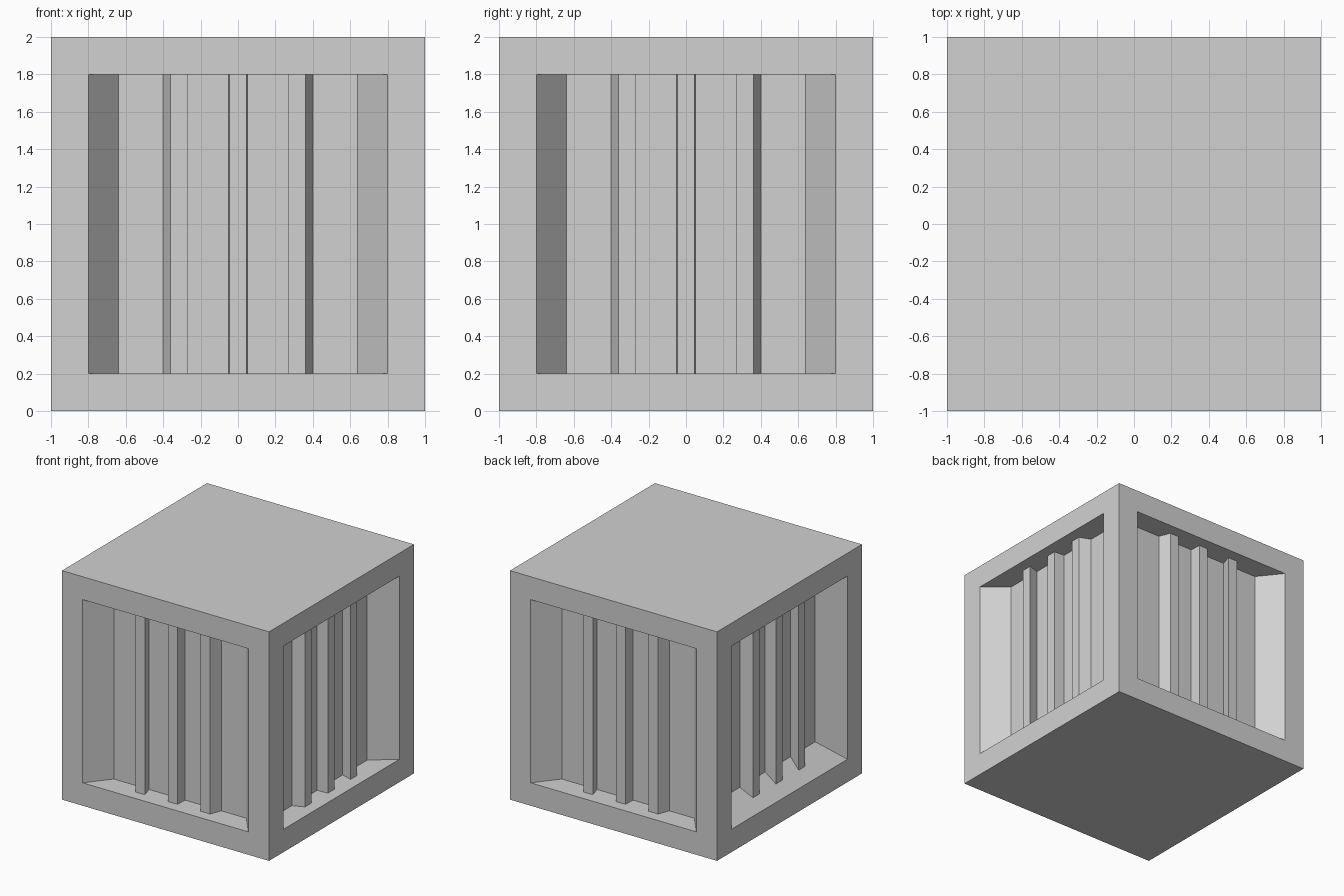
import bpy
import bmesh
from mathutils import Vector

old = bpy.data.objects.get("Cube")
if old:
    bpy.data.objects.remove(old, do_unlink=True)

FRAME = 0.2       # width of the rim around each panel
DEPTH = 0.2       # how far the panels are sunk
RIB_DEPTH = 0.1   # how far the ribs stand out of the panels
PANEL_TAPER = 0.8
RIB_TAPER = 0.9
UP = Vector((0, 0, 1))

grey = bpy.data.materials.new("plain_grey")
grey.use_nodes = True
grey.diffuse_color = (0.64, 0.64, 0.64, 1)
grey.node_tree.nodes["Principled BSDF"].inputs["Base Color"].default_value = grey.diffuse_color


def finish(bm, name):
    mesh = bpy.data.meshes.new(name)
    bm.to_mesh(mesh)
    bm.free()
    mesh.materials.append(grey)
    obj = bpy.data.objects.new(name, mesh)
    bpy.context.collection.objects.link(obj)
    return obj


def tapers_in_height(normal):
    # only the right-hand panel also narrows towards its top and bottom
    return normal.x < -0.5


# Crate body: a cube whose four sides are inset and sunk with slanted ends
bm = bmesh.new()
bmesh.ops.create_cube(bm, size=2)
bmesh.ops.translate(bm, verts=bm.verts, vec=UP)
bm.normal_update()
sides = [f for f in bm.faces if abs(f.normal.z) < 0.5]
bmesh.ops.inset_individual(bm, faces=sides, thickness=FRAME, use_even_offset=True)
bm.normal_update()
for panel in bmesh.ops.extrude_discrete_faces(bm, faces=sides)["faces"]:
    panel.normal_update()
    normal = panel.normal.copy()
    across = UP.cross(normal)
    for v in panel.verts:
        v.co += across * v.co.dot(across) * (PANEL_TAPER - 1)
        if tapers_in_height(normal):
            v.co.z = 1 + (v.co.z - 1) * PANEL_TAPER
        v.co -= normal * DEPTH
finish(bm, "crate_body")


# Ribs: three upright strips per panel, drawn towards the middle at the front
def add_rib(bm, normal, start, end):
    across = UP.cross(normal)
    panel_half = 1 - FRAME
    front_half = panel_half
    if tapers_in_height(normal):
        panel_half *= PANEL_TAPER
        front_half = (front_half + panel_half) / 2
    base, front = 1 - DEPTH, 1 - DEPTH + RIB_DEPTH
    outline = [(start, base, panel_half), (start * RIB_TAPER, front, front_half),
               (end * RIB_TAPER, front, front_half), (end, base, panel_half)]
    columns = [[bm.verts.new(across * u + normal * d + UP * (1 + s * h)) for s in (-1, 1)]
               for u, d, h in outline]
    for (a, b), (c, d) in zip(columns, columns[1:]):
        bm.faces.new((a, c, d, b))


for name, normal in (("front", (0, -1, 0)), ("back", (0, 1, 0)),
                     ("left", (1, 0, 0)), ("right", (-1, 0, 0))):
    bm = bmesh.new()
    for centre in (-0.35, 0, 0.35):
        add_rib(bm, Vector(normal), centre - 0.05, centre + 0.05)
    finish(bm, name + "_ribs")
